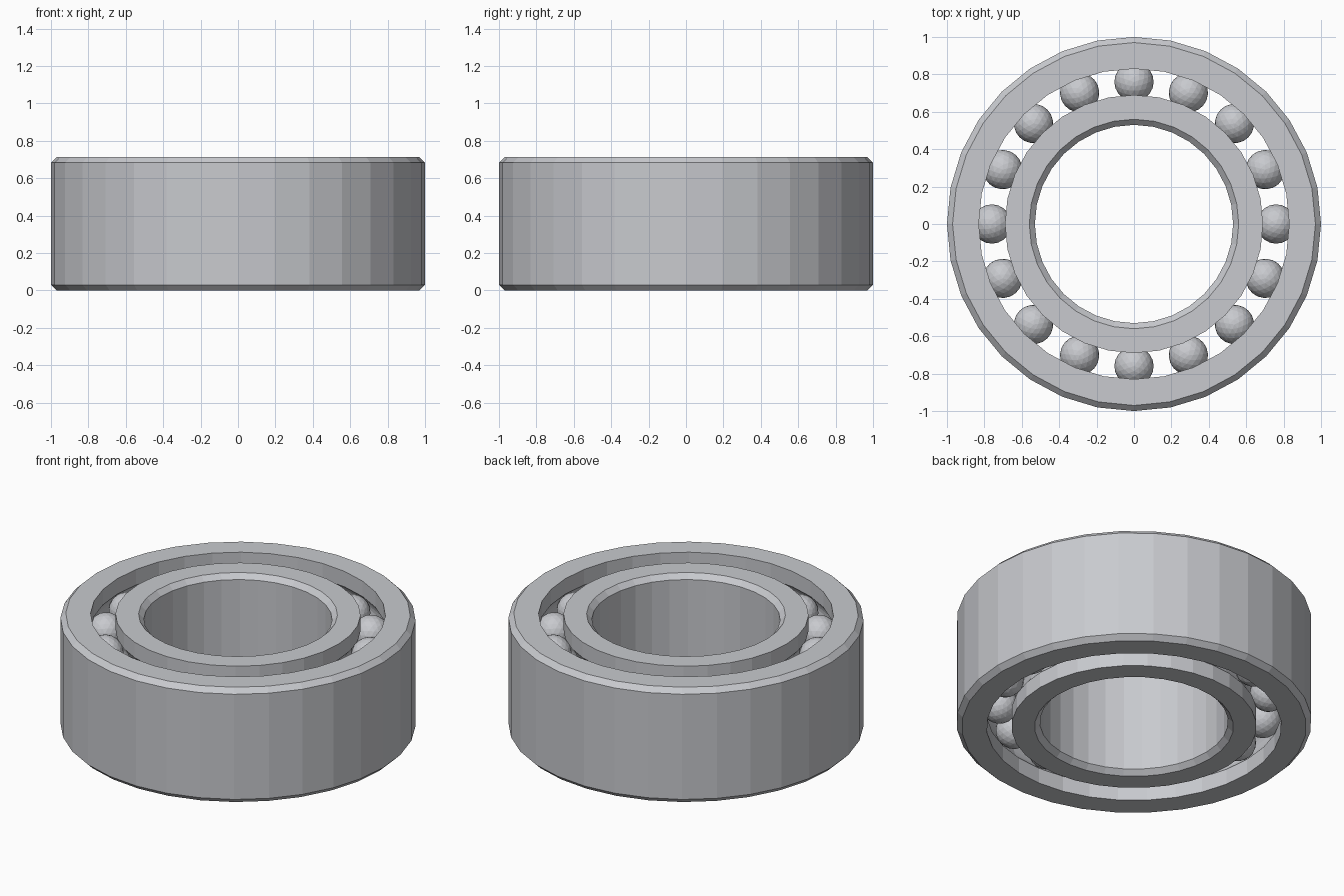
import bpy, bmesh
from math import sin, cos, pi, sqrt, asin

# Main dimensions
HEIGHT = 0.713
CHAMFER = 0.03
SEGMENTS = 32
OUTER_R, OUTER_LIP = 1.0, 0.83
INNER_LIP, BORE_R = 0.69, 0.53
PITCH_R, BALL_R = 0.76, 0.105
ROWS = (HEIGHT / 4, HEIGHT * 3 / 4)
BALLS = 16

cube = bpy.data.objects.get("Cube")
if cube:
    bpy.data.objects.remove(cube, do_unlink=True)

# Single steel colour
steel = bpy.data.materials.new("steel_grey")
steel.use_nodes = True
colour = (0.58, 0.59, 0.62, 1)
steel.diffuse_color = colour
steel.node_tree.nodes["Principled BSDF"].inputs["Base Color"].default_value = colour


def add_object(name, bm):
    mesh = bpy.data.meshes.new(name)
    bm.to_mesh(mesh)
    bm.free()
    mesh.materials.append(steel)
    obj = bpy.data.objects.new(name, mesh)
    bpy.context.collection.objects.link(obj)
    return obj


def lathe(name, profile):
    """Revolve a closed (radius, height) profile around z."""
    bm = bmesh.new()
    rings = []
    for i in range(SEGMENTS):
        a = 2 * pi * i / SEGMENTS
        rings.append([bm.verts.new((r * cos(a), r * sin(a), z)) for r, z in profile])
    n = len(profile)
    for i, ring in enumerate(rings):
        nxt = rings[(i + 1) % SEGMENTS]
        for j in range(n):
            k = (j + 1) % n
            bm.faces.new((ring[j], nxt[j], nxt[k], ring[k]))
    bmesh.ops.recalc_face_normals(bm, faces=bm.faces)
    return add_object(name, bm)


def raceway(lip, side, steps=8):
    """Wall from bottom to top with a round groove for each row of balls."""
    groove = BALL_R + 0.003
    half = asin(sqrt(groove ** 2 - (lip - PITCH_R) ** 2) / groove)
    points = [(lip, 0)]
    for z in ROWS:
        for s in range(steps + 1):
            a = -half + 2 * half * s / steps
            points.append((PITCH_R + side * groove * cos(a), z + groove * sin(a)))
    return points + [(lip, HEIGHT)]


def chamfered_wall(r, side):
    """Plain wall from top to bottom with both rims chamfered."""
    return [(r - side * CHAMFER, HEIGHT), (r, HEIGHT - CHAMFER),
            (r, CHAMFER), (r - side * CHAMFER, 0)]


# Rings
lathe("outer_ring", raceway(OUTER_LIP, 1) + chamfered_wall(OUTER_R, 1))
lathe("inner_ring", raceway(INNER_LIP, -1) + chamfered_wall(BORE_R, -1))

# Two rows of faceted balls
for row, z in zip(("lower", "upper"), ROWS):
    for i in range(BALLS):
        a = 2 * pi * i / BALLS
        bm = bmesh.new()
        bmesh.ops.create_icosphere(bm, subdivisions=3, radius=BALL_R)
        ball = add_object(f"{row}_ball_{i + 1}", bm)
        ball.location = (PITCH_R * cos(a), PITCH_R * sin(a), z)
        ball.rotation_euler.z = a
